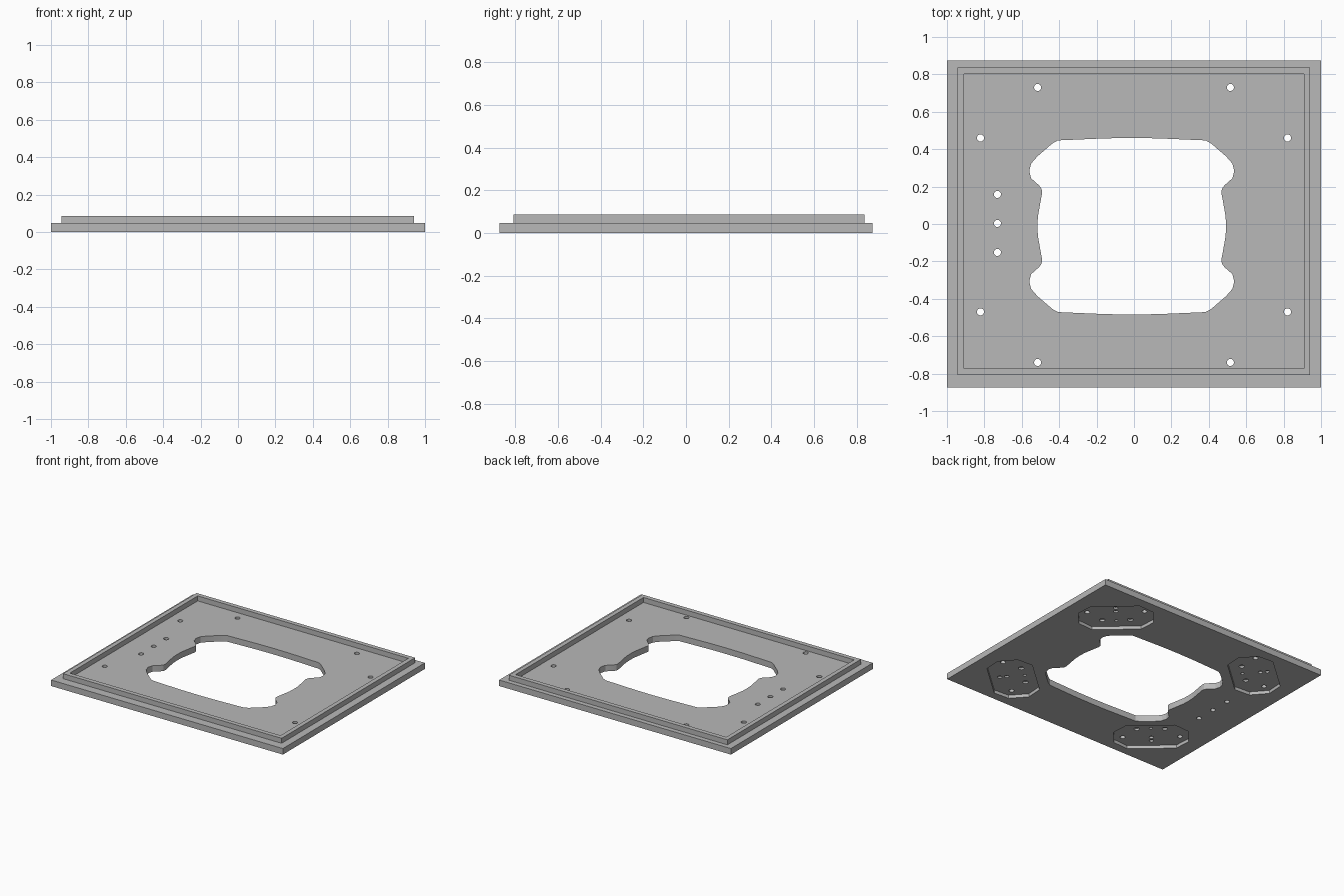
import bpy, bmesh, math
from mathutils import Vector

cube = bpy.data.objects.get("Cube")
if cube:
    bpy.data.objects.remove(cube, do_unlink=True)

grey = bpy.data.materials.new("plain grey")
grey.use_nodes = True
colour = (0.48, 0.48, 0.48, 1)
grey.diffuse_color = colour
grey.node_tree.nodes["Principled BSDF"].inputs["Base Color"].default_value = colour

TOP, RIM_TOP, RECESS = 0.047, 0.086, 0.025


def prisms(name, items):
    """One object made of upright prisms: (outline, bottom, top)."""
    bm = bmesh.new()
    for outline, z0, z1 in items:
        base = bm.faces.new([bm.verts.new((x, y, z0)) for x, y in outline])
        out = bmesh.ops.extrude_face_region(bm, geom=[base])
        moved = [v for v in out["geom"] if isinstance(v, bmesh.types.BMVert)]
        bmesh.ops.translate(bm, verts=moved, vec=(0, 0, z1 - z0))
    bmesh.ops.recalc_face_normals(bm, faces=bm.faces)
    mesh = bpy.data.meshes.new(name)
    bm.to_mesh(mesh)
    bm.free()
    mesh.materials.append(grey)
    ob = bpy.data.objects.new(name, mesh)
    bpy.context.collection.objects.link(ob)
    return ob


def rect(x0, x1, y0, y1):
    return [(x0, y0), (x1, y0), (x1, y1), (x0, y1)]


def disc(x, y, r, n=20):
    angles = [math.tau * i / n for i in range(n)]
    return [(x + r * math.cos(a), y + r * math.sin(a)) for a in angles]


def cut(ob, *cutters):
    """Subtract the cutters, then discard them."""
    bpy.ops.object.select_all(action="DESELECT")
    bpy.context.view_layer.objects.active = ob
    ob.select_set(True)
    for c in cutters:
        mod = ob.modifiers.new("cut", "BOOLEAN")
        mod.operation, mod.solver, mod.object = "DIFFERENCE", "EXACT", c
        bpy.ops.object.modifier_apply(modifier=mod.name)
        bpy.data.objects.remove(c, do_unlink=True)
    bpy.ops.object.shade_smooth_by_angle(angle=math.radians(25))


# Central opening: one quarter mirrored into a closed outline
quarter = [(0, .472), (.14, .47), (.395, .459), (.425, .442), (.505, .373),
           (.538, .335), (.548, .295), (.538, .256), (.495, .218), (.482, .2),
           (.479, .18), (.49, .12), (.502, .05), (.504, 0)]
half = quarter + [(x, -y) for x, y in reversed(quarter[:-1])]
loop = half + [(-x, y) for x, y in reversed(half[1:-1])]
opening = [(x - .012, y - .012) for x, y in loop]

# Corner mounts: each has a local frame, t along the mount and n outward
CORNERS = [(sx, sy) for sx in (1, -1) for sy in (1, -1)]


def mount_point(sx, sy, t, n):
    return (sx * (.668 - .749 * t + .662 * n),
            sy * (.6 + .662 * t + .749 * n) - .005)


octagon = [(-.175, .12), (.175, .12), (.265, .03), (.265, -.115),
           (.175, -.205), (-.175, -.205), (-.265, -.115), (-.265, .03)]
pocket_spots = [(0, .055, .016), (0, .005, .016), (-.1, -.115, .02),
                (.1, -.115, .02), (0, -.125, .012)]

recesses, through, pockets = [], [(opening, -.1, .2)], []
for sx, sy in CORNERS:
    recesses.append(([mount_point(sx, sy, t, n) for t, n in octagon], -.1, RECESS))
    for t in (-.204, .204):
        through.append((disc(*mount_point(sx, sy, t, 0), .019), -.1, .2))
    for t, n, r in pocket_spots:
        pockets.append((disc(*mount_point(sx, sy, t, n), r), .01, .04))

# Row of three cable holes
for y in (-.152, .003, .158):
    through.append((disc(-.73, y, .019), -.1, .2))

# Base plate
plate = prisms("base_plate", [(rect(-1, 1, -.875, .875), 0, TOP)])
cut(plate, prisms("recess_cutter", recesses),
    prisms("through_cutter", through), prisms("pocket_cutter", pockets))

# Raised rim
rim = prisms("raised_rim", [(rect(-.944, .942, -.808, .838), TOP, RIM_TOP)])
cut(rim, prisms("rim_cutter", [(rect(-.91, .908, -.773, .803), 0, .2)]))
